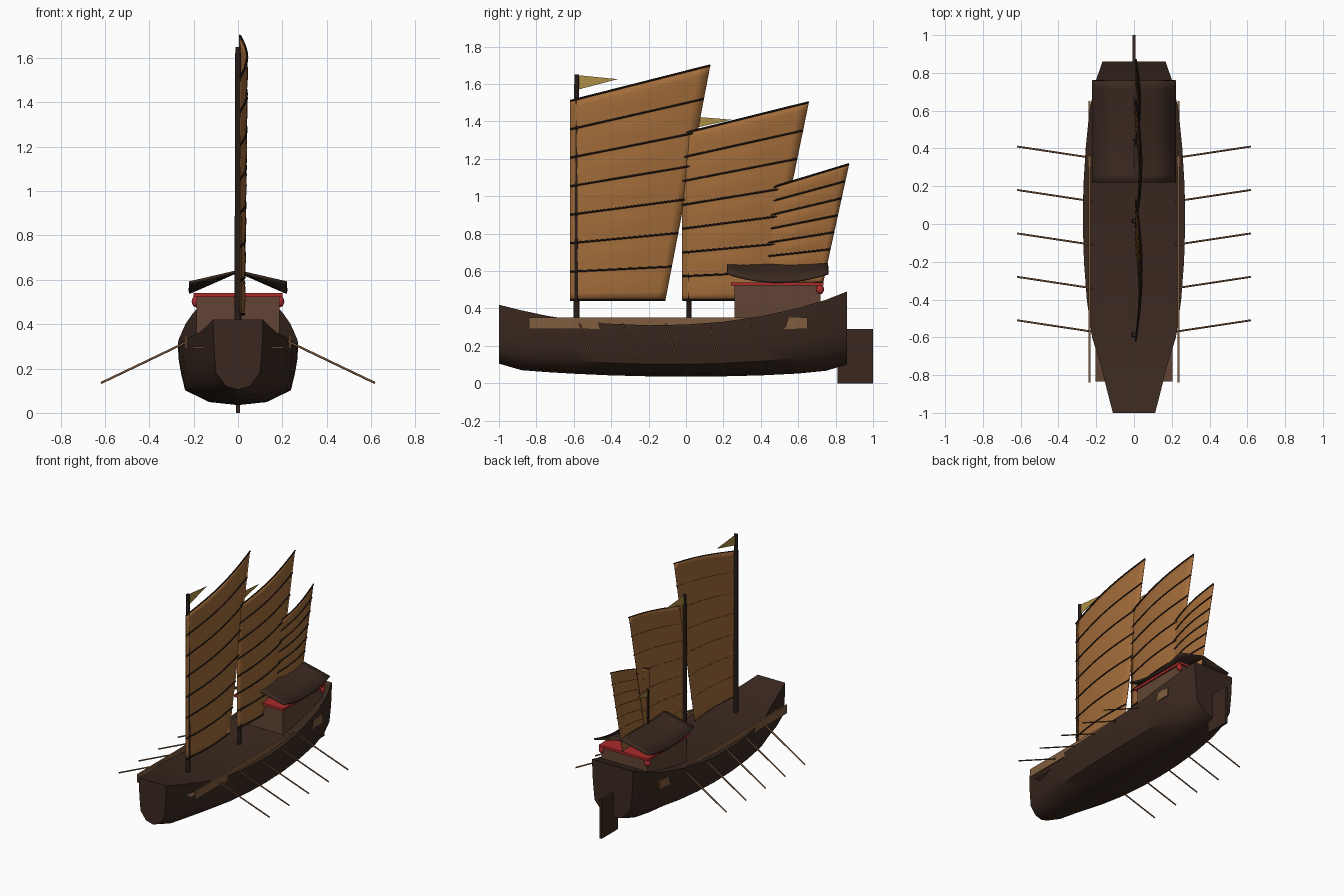
import bpy, bmesh, math
from mathutils import Vector

if "Cube" in bpy.data.objects:
    bpy.data.objects.remove(bpy.data.objects["Cube"])


def mat(name, c):
    m = bpy.data.materials.new(name)
    m.diffuse_color = (*c, 1)
    m.use_nodes = True
    m.node_tree.nodes["Principled BSDF"].inputs["Base Color"].default_value = m.diffuse_color
    return m


DARK = mat("dark_wood", (0.042, 0.022, 0.014))
MAST = mat("mast_wood", (0.02, 0.011, 0.008))
CABIN = mat("cabin_wood", (0.12, 0.06, 0.035))
LIGHT = mat("light_wood", (0.22, 0.11, 0.05))
SAIL = mat("sail_cloth", (0.36, 0.15, 0.042))
RED = mat("red_paint", (0.4, 0.025, 0.025))
GOLD = mat("gold_cloth", (0.42, 0.28, 0.06))


def mesh(name, verts, faces, m, smooth=None, thick=0):
    me = bpy.data.meshes.new(name)
    me.from_pydata(verts, [], faces)
    bm = bmesh.new()
    bm.from_mesh(me)
    bmesh.ops.recalc_face_normals(bm, faces=bm.faces)
    bm.to_mesh(me)
    bm.free()
    ob = bpy.data.objects.new(name, me)
    bpy.context.collection.objects.link(ob)
    me.materials.append(m)
    if smooth:
        bpy.ops.object.select_all(action='DESELECT')
        ob.select_set(True)
        bpy.context.view_layer.objects.active = ob
        bpy.ops.object.shade_smooth_by_angle(angle=math.radians(smooth))
    if thick:
        s = ob.modifiers.new("thickness", 'SOLIDIFY')
        s.thickness, s.offset = thick, 0
    return ob


def grid_faces(rows, cols):
    return [(i * cols + j, i * cols + j + 1, (i + 1) * cols + j + 1, (i + 1) * cols + j)
            for i in range(rows - 1) for j in range(cols - 1)]


def box(name, x0, x1, y0, y1, z0, z1, m):
    v = [(x, y, z) for x in (x0, x1) for y in (y0, y1) for z in (z0, z1)]
    f = [(0, 1, 3, 2), (4, 5, 7, 6), (0, 1, 5, 4), (2, 3, 7, 6), (0, 2, 6, 4), (1, 3, 7, 5)]
    return mesh(name, v, f, m)


def tube(name, pts, r0, r1, m, sides=8):
    pts = [Vector(p) for p in pts]
    n, v = len(pts), []
    d = (pts[-1] - pts[0]).normalized()
    a = d.orthogonal().normalized()
    b = d.cross(a)
    for i, p in enumerate(pts):
        r = r0 + (r1 - r0) * i / (n - 1)
        for k in range(sides):
            t = 2 * math.pi * k / sides
            v.append(p + r * (math.cos(t) * a + math.sin(t) * b))
    f = [(i * sides + k, i * sides + (k + 1) % sides, (i + 1) * sides + (k + 1) % sides,
          (i + 1) * sides + k) for i in range(n - 1) for k in range(sides)]
    f += [tuple(range(sides)), tuple(range((n - 1) * sides, n * sides))]
    return mesh(name, v, f, m, 50)


# Hull: stations of y, half width, keel z, sheer z
stations = [(-1, .112, .105, .42), (-.88, .143, .07, .39), (-.75, .175, .06, .362),
            (-.6, .222, .051, .338), (-.4, .25, .042, .318), (-.2, .265, .037, .31),
            (0, .271, .035, .314), (.2, .268, .037, .329), (.4, .256, .042, .358),
            (.6, .236, .052, .402), (.75, .205, .067, .447), (.86, .167, .1, .49)]
half = [(1, 1), (.99, .75), (.945, .5), (.88, .24), (.48, .05)]
section = half + [(0, 0)] + [(-a, b) for a, b in reversed(half)]
n = len(section)
hv = [(w * a, y, k + (s - k) * b) for y, w, k, s in stations for a, b in section]
hf = grid_faces(len(stations), n)
hf += [(i * n, (i + 1) * n, (i + 2) * n - 1, (i + 1) * n - 1) for i in range(len(stations) - 1)]
hf += [tuple(range(n)), tuple(range((len(stations) - 1) * n, len(stations) * n))]
mesh("hull", hv, hf, DARK, 45)

# Rudder, deck and side planks
box("rudder", -.009, .009, .81, 1, 0, .29, DARK)
box("deck", -.205, .205, -.835, .6, .29, .3, CABIN)
for s, side in ((1, "right"), (-1, "left")):
    box("rail_" + side, s * .235 - .005, s * .235 + .005, -.84, .65, .29, .352, LIGHT)
    # Oars
    for i in range(5):
        y = .35 - .23 * i
        tube(f"oar_{side}_{i + 1}", [(s * .22, y, .325), (s * .617, y + .06, .135)],
             .005, .005, LIGHT, 8)

# Cabin with red trim and lanterns
box("cabin", -.188, .188, .26, .72, .3, .53, CABIN)
box("cabin_trim", -.2, .2, .24, .735, .522, .54, RED)
for s, side in ((1, "right"), (-1, "left")):
    bpy.ops.mesh.primitive_uv_sphere_add(segments=12, ring_count=8, radius=.021,
                                         location=(s * .188, .717, .502))
    o = bpy.context.object
    o.name = "lantern_" + side
    o.scale.z = 1.25
    o.data.materials.append(RED)
    bpy.ops.object.shade_smooth_by_angle()

# Roof with upturned ends
rv = []
for j in range(13):
    t = j / 6 - 1
    for x in (-1, -.5, 0, .5, 1):
        eave = .542 + .045 * t * t
        rv.append((.22 * x, .49 + .27 * t, .638 + (eave - .638) * abs(x)))
mesh("cabin_roof", rv, grid_faces(13, 5), DARK, 25, .012)


# Sails with battens, masts and flags
def rig(name, mast_y, mast_top, r, y0, z0, zl, y1b, y1t, zr, flag, bulge):
    def point(u, v, off=0):
        left = Vector((0, y0, z0 + (zl - z0) * v))
        right = Vector((0, y1b + (y1t - y1b) * v, z0 + (zr - z0) * v))
        p = left.lerp(right, u)
        p.x = (.006 + bulge * math.sin(math.pi * u) * (.6 + .4 * v)
               + .006 * abs(math.sin(7 * math.pi * v)) * math.sin(math.pi * u) + off)
        return p
    rows, cols = 29, 13
    mesh(name + "_sail", [point(j / (cols - 1), i / (rows - 1)) for i in range(rows)
                          for j in range(cols)], grid_faces(rows, cols), SAIL, 40, .004)
    for i in range(8):
        tube(f"{name}_batten_{i + 1}", [point(j / 12, i / 7, .003) for j in range(13)],
             .0055, .0055, MAST, 6)
    tube(name + "_mast", [(0, mast_y, .31), (0, mast_y, mast_top)], r, r * .75, MAST, 12)
    length, drop = flag
    mesh(name + "_flag", [(0, mast_y + .008, mast_top - .003),
                          (0, mast_y + length, mast_top - drop * .3),
                          (0, mast_y + .008, mast_top - drop)], [(0, 1, 2)], GOLD, None, .003)


rig("fore", -.585, 1.65, .017, -.62, .445, 1.51, -.11, .13, 1.7, (.22, .08), .032)
rig("main", .015, 1.43, .014, -.02, .445, 1.335, .44, .657, 1.503, (.23, .07), .03)
rig("mizzen", .445, .89, .009, .42, .535, 1.035, .733, .872, 1.172, (.13, .05), .024)
